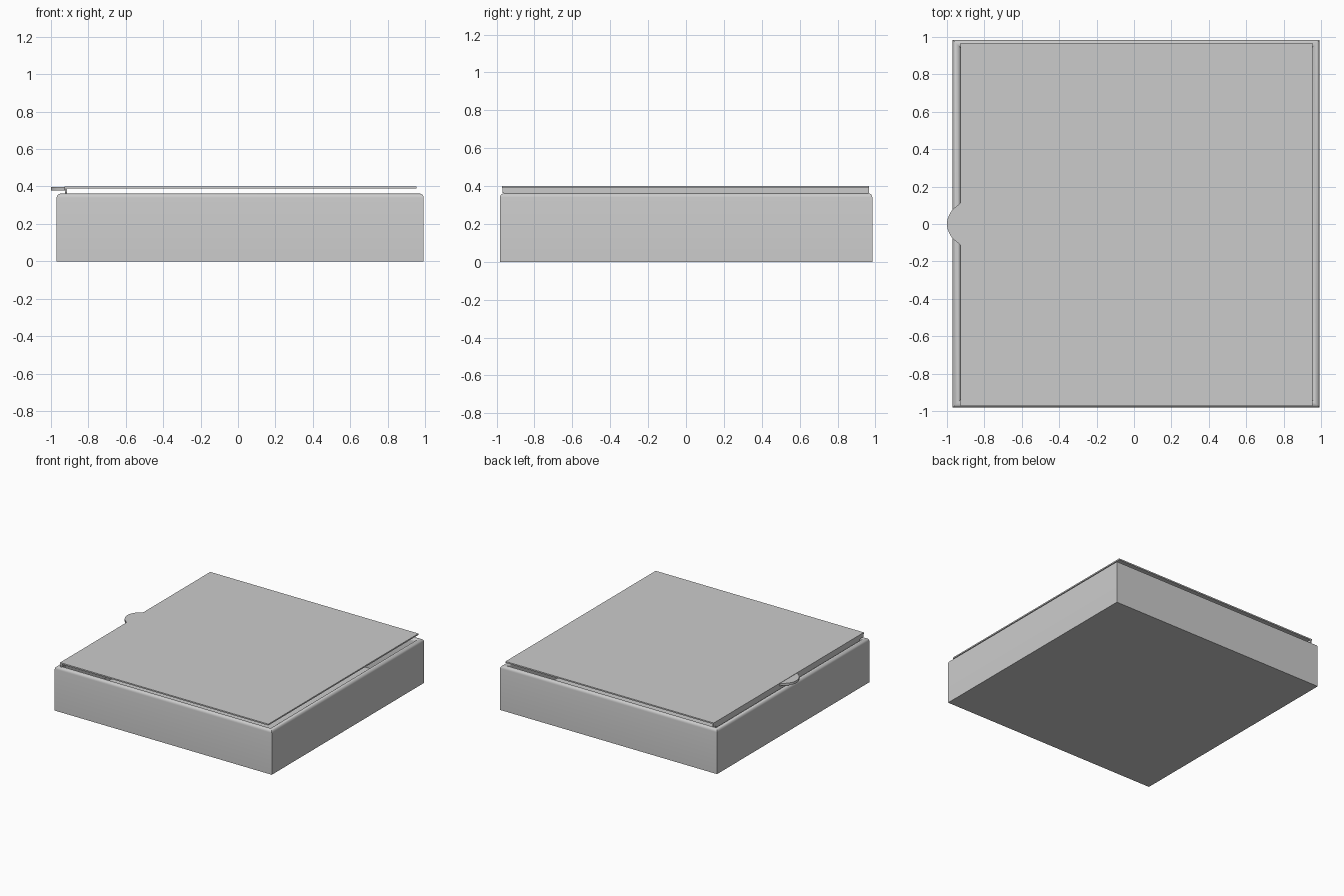
import bpy, bmesh, math

if "Cube" in bpy.data.objects:
    bpy.data.objects.remove(bpy.data.objects["Cube"])


def finish(name, bm, smooth=False):
    bmesh.ops.recalc_face_normals(bm, faces=bm.faces)
    me = bpy.data.meshes.new(name)
    bm.to_mesh(me)
    bm.free()
    ob = bpy.data.objects.new(name, me)
    bpy.context.collection.objects.link(ob)
    if smooth:
        bpy.ops.object.select_all(action='DESELECT')
        ob.select_set(True)
        bpy.context.view_layer.objects.active = ob
        bpy.ops.object.shade_smooth_by_angle(angle=math.radians(35))
    return ob


def prism(name, outline, z0, z1, smooth=False):
    """Extrude a flat xy outline from z0 to z1."""
    bm = bmesh.new()
    low = [bm.verts.new((x, y, z0)) for x, y in outline]
    top = [bm.verts.new((x, y, z1)) for x, y in outline]
    bm.faces.new(low)
    bm.faces.new(top)
    n = len(outline)
    for i in range(n):
        j = (i + 1) % n
        bm.faces.new((low[i], low[j], top[j], top[i]))
    return finish(name, bm, smooth)


def rect(x0, x1, y0, y1):
    return [(x0, y0), (x1, y0), (x1, y1), (x0, y1)]


# Tray: folded double wall with a rounded rim, mitred at the corners
X0, X1, Y0, Y1 = -0.97, 0.993, -0.982, 0.984
r, height, floor = 0.022, 0.362, 0.012
profile = [(0, 0)]
profile += [(r - r * math.cos(math.pi * i / 8), height - r + r * math.sin(math.pi * i / 8))
            for i in range(9)]
profile.append((2 * r, floor))
bm = bmesh.new()
rings = [[bm.verts.new((x, y, z)) for x, y in rect(X0 + d, X1 - d, Y0 + d, Y1 - d)]
         for d, z in profile]
for a, b in zip(rings, rings[1:]):
    for i in range(4):
        j = (i + 1) % 4
        bm.faces.new((a[i], a[j], b[j], b[i]))
bm.faces.new(rings[0])
bm.faces.new(rings[-1])
finish("box_tray", bm, True)

# Lid panel resting just above the rim
prism("lid_panel", rect(-0.928, 0.955, -0.972, 0.967), 0.389, 0.40)

# Tuck flap: shoulder under the lid, then the part inside the tray
prism("tuck_flap_shoulder", rect(-0.926, -0.914, -0.97, 0.965), 0.364, 0.389)
prism("tuck_flap", rect(-0.924, -0.914, -0.93, 0.93), 0.06, 0.364)

# Pull tab: bulge with small fillets where it meets the lid
half = [(-0.928, 0.113), (-0.942, 0.1), (-0.962, 0.085), (-0.978, 0.067),
        (-0.99, 0.045), (-0.998, 0.022)]
tab = [(-0.915, -0.113)] + [(x, -y) for x, y in half] + [(-1.0, 0)]
tab += half[::-1] + [(-0.915, 0.113)]
prism("pull_tab", tab, 0.378, 0.397, True)
